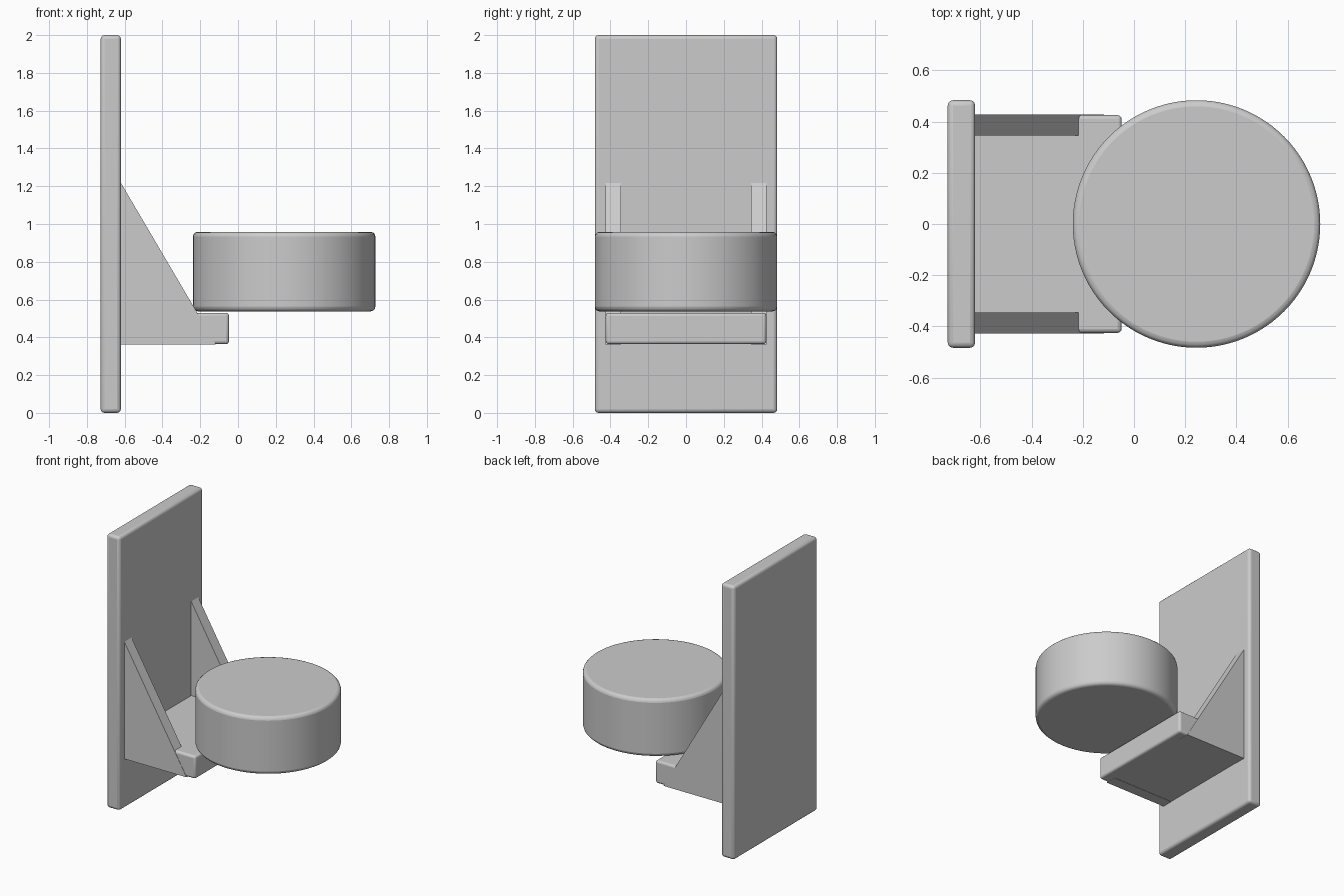
import bpy, bmesh, math

cube = bpy.data.objects.get("Cube")
if cube:
    bpy.data.objects.remove(cube, do_unlink=True)

grey = bpy.data.materials.new("light grey")
grey.use_nodes = True
colour = (0.6, 0.6, 0.6, 1)
grey.diffuse_color = colour
grey.node_tree.nodes["Principled BSDF"].inputs["Base Color"].default_value = colour


def finish(obj, name, bevel=0.0):
    obj.name = obj.data.name = name
    obj.data.materials.append(grey)
    if bevel:
        mod = obj.modifiers.new("rounded edges", 'BEVEL')
        mod.width = bevel
        mod.segments = 3
        mod.limit_method = 'ANGLE'
        mod.angle_limit = math.radians(40)
    bpy.ops.object.select_all(action='DESELECT')
    obj.select_set(True)
    bpy.context.view_layer.objects.active = obj
    bpy.ops.object.shade_smooth_by_angle(angle=math.radians(35))
    return obj


def box(name, low, high, bevel):
    centre = [(a + b) / 2 for a, b in zip(low, high)]
    bpy.ops.mesh.primitive_cube_add(size=1, location=centre)
    obj = bpy.context.object
    obj.scale = [b - a for a, b in zip(low, high)]
    bpy.ops.object.transform_apply(location=False, rotation=False, scale=True)
    return finish(obj, name, bevel)


def gusset(name, y0, y1):
    # Triangle profile in the xz plane, extruded along y
    bm = bmesh.new()
    profile = [(-0.63, 0.362), (-0.117, 0.362), (-0.63, 1.235)]
    face = bm.faces.new([bm.verts.new((x, y0, z)) for x, z in profile])
    side = bmesh.ops.extrude_face_region(bm, geom=[face])
    verts = [v for v in side["geom"] if isinstance(v, bmesh.types.BMVert)]
    bmesh.ops.translate(bm, verts=verts, vec=(0, y1 - y0, 0))
    bmesh.ops.recalc_face_normals(bm, faces=bm.faces)
    mesh = bpy.data.meshes.new(name)
    bm.to_mesh(mesh)
    bm.free()
    obj = bpy.data.objects.new(name, mesh)
    bpy.context.collection.objects.link(obj)
    return finish(obj, name)


# Upright plate and shelf
box("back_plate", (-0.727, -0.483, 0), (-0.62, 0.483, 2), 0.02)
box("shelf", (-0.66, -0.425, 0.364), (-0.048, 0.425, 0.53), 0.016)

# Pair of triangular braces
gusset("brace_left", 0.345, 0.427)
gusset("brace_right", -0.427, -0.345)

# Round drum resting on the shelf
bpy.ops.mesh.primitive_cylinder_add(vertices=96, radius=0.483, depth=0.42,
                                    location=(0.244, 0, 0.748))
finish(bpy.context.object, "drum", 0.024)
